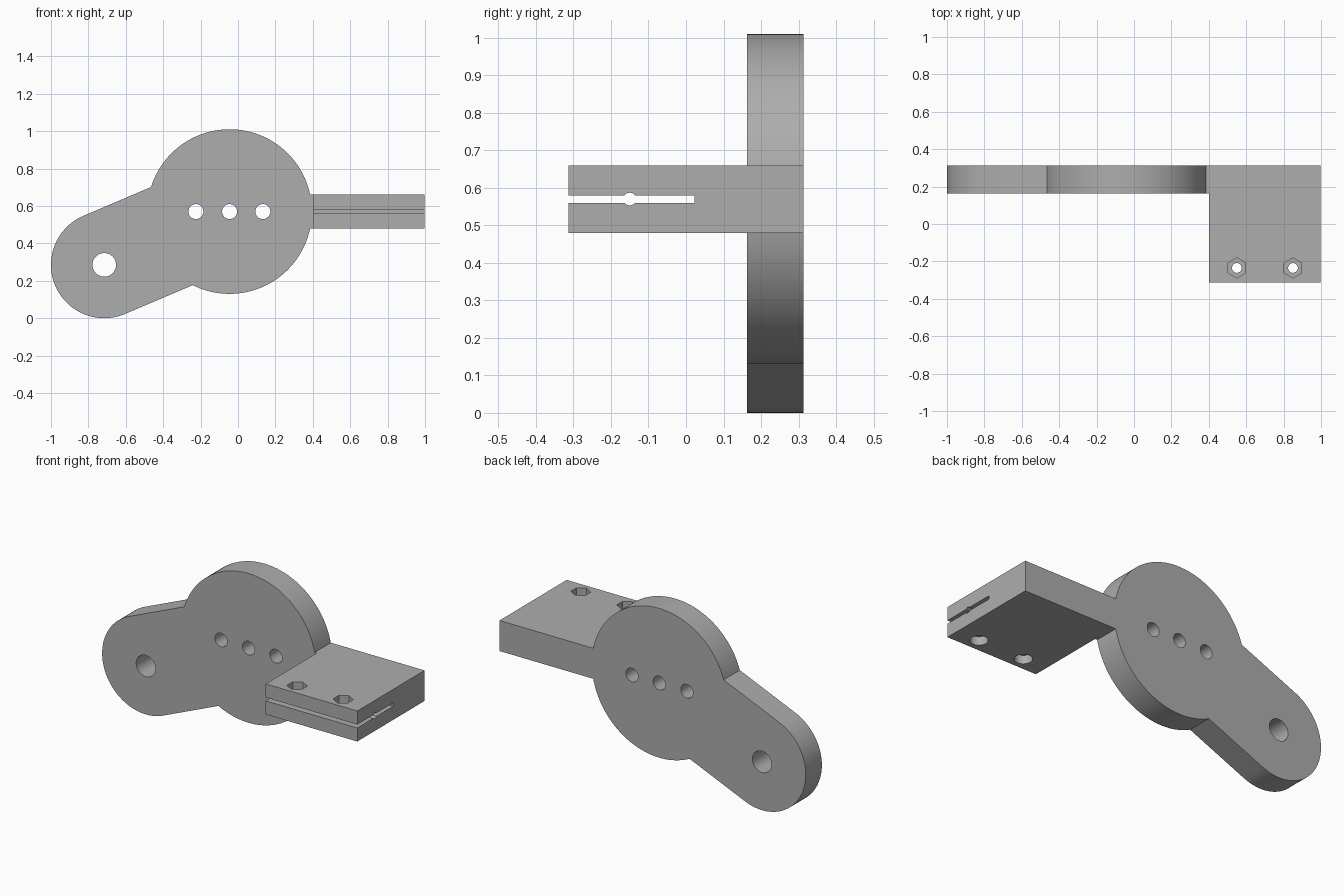
import bpy, bmesh, math
from mathutils import Vector

if "Cube" in bpy.data.objects:
    bpy.data.objects.remove(bpy.data.objects["Cube"])

grey = bpy.data.materials.new("plain grey")
grey.diffuse_color = (0.42, 0.42, 0.42, 1)
grey.use_nodes = True
grey.node_tree.nodes["Principled BSDF"].inputs["Base Color"].default_value = grey.diffuse_color

PLATE_FRONT, BACK, FRONT = 0.163, 0.313, -0.313
CLAMP_LEFT, RIGHT, LOW, HIGH = 0.4, 0.997, 0.48, 0.66
MID = 0.57


def extrude(name, points, depth):
    """Solid made by sweeping a planar outline along the depth vector."""
    bm = bmesh.new()
    face = bm.faces.new([bm.verts.new(p) for p in points])
    moved = bmesh.ops.extrude_face_region(bm, geom=[face])["geom"]
    bmesh.ops.translate(bm, vec=depth, verts=[v for v in moved if isinstance(v, bmesh.types.BMVert)])
    bmesh.ops.recalc_face_normals(bm, faces=bm.faces)
    mesh = bpy.data.meshes.new(name)
    bm.to_mesh(mesh)
    bm.free()
    obj = bpy.data.objects.new(name, mesh)
    bpy.context.collection.objects.link(obj)
    mesh.materials.append(grey)
    return obj


def arc(cx, cy, r, a0, a1, n):
    return [(cx + r * math.cos(a0 + (a1 - a0) * i / n), cy + r * math.sin(a0 + (a1 - a0) * i / n))
            for i in range(n + 1)]


def circle(cx, cy, r, n=48):
    return arc(cx, cy, r, 0, math.tau, n)[:-1]


def combine(target, tool, operation):
    mod = target.modifiers.new(operation.lower(), 'BOOLEAN')
    mod.operation, mod.solver, mod.object = operation, 'EXACT', tool
    bpy.context.view_layer.objects.active = target
    bpy.ops.object.modifier_apply(modifier=mod.name)
    bpy.data.objects.remove(tool)


# Plate outline: round lobe, parallel-sided arm, large disc and tab to the right
disc, disc_r = (-0.045, MID), 0.44
lobe, lobe_r = (-0.715, 0.285), 0.285
tilt = math.atan2(disc[1] - lobe[1], disc[0] - lobe[0])
neck = math.asin(lobe_r / disc_r)
tab = math.asin((HIGH - MID) / disc_r)
outline = arc(*lobe, lobe_r, tilt + math.pi / 2, tilt + 1.5 * math.pi, 64)
outline += arc(*disc, disc_r, tilt - math.pi + neck, -tab, 64)
outline += [(RIGHT, LOW), (RIGHT, HIGH)]
outline += arc(*disc, disc_r, tab, tilt + math.pi - neck, 64)
bracket = extrude("bracket", [(x, PLATE_FRONT, z) for x, z in outline],
                  Vector((0, BACK - PLATE_FRONT, 0)))

# Split clamp: side profile with a slot widened into a round bore
bore_y, bore_r, gap, slot_end = -0.15, 0.017, 0.01, 0.022
a = math.asin(gap / bore_r)
side = [(PLATE_FRONT, LOW), (PLATE_FRONT, HIGH), (FRONT, HIGH), (FRONT, MID + gap)]
side += arc(bore_y, MID, bore_r, math.pi - a, a, 10)
side += [(slot_end, MID + gap), (slot_end, MID - gap)]
side += arc(bore_y, MID, bore_r, -a, a - math.pi, 10)
side += [(FRONT, MID - gap), (FRONT, LOW)]
clamp = extrude("clamp", [(CLAMP_LEFT, y, z) for y, z in side], Vector((RIGHT - CLAMP_LEFT, 0, 0)))

# Bolt holes with hexagonal nut pockets above and round head recesses below
for x in (0.55, 0.85):
    y = -0.235
    nut = [(px, py) for px, py in arc(x, y, 0.054, math.pi / 6, math.pi / 6 + math.tau, 6)[:-1]]
    for pts, z0, h in ((circle(x, y, 0.026), 0.4, 0.4),
                       (nut, HIGH - 0.05, 0.1),
                       (circle(x, y, 0.048), LOW - 0.05, 0.1)):
        combine(clamp, extrude("cutter", [(px, py, z0) for px, py in pts], Vector((0, 0, h))), 'DIFFERENCE')

# Pivot hole in the lobe and three holes across the disc
for x, z, r in ((lobe[0], lobe[1], 0.063), (-0.225, MID, 0.04), (-0.045, MID, 0.04), (0.133, MID, 0.04)):
    pts = [(px, 0.1, pz) for px, pz in circle(x, z, r)]
    combine(bracket, extrude("cutter", pts, Vector((0, 0.3, 0))), 'DIFFERENCE')

combine(bracket, clamp, 'UNION')
bpy.ops.object.select_all(action='DESELECT')
bracket.select_set(True)
bpy.context.view_layer.objects.active = bracket
bpy.ops.object.shade_smooth_by_angle(angle=math.radians(30))
